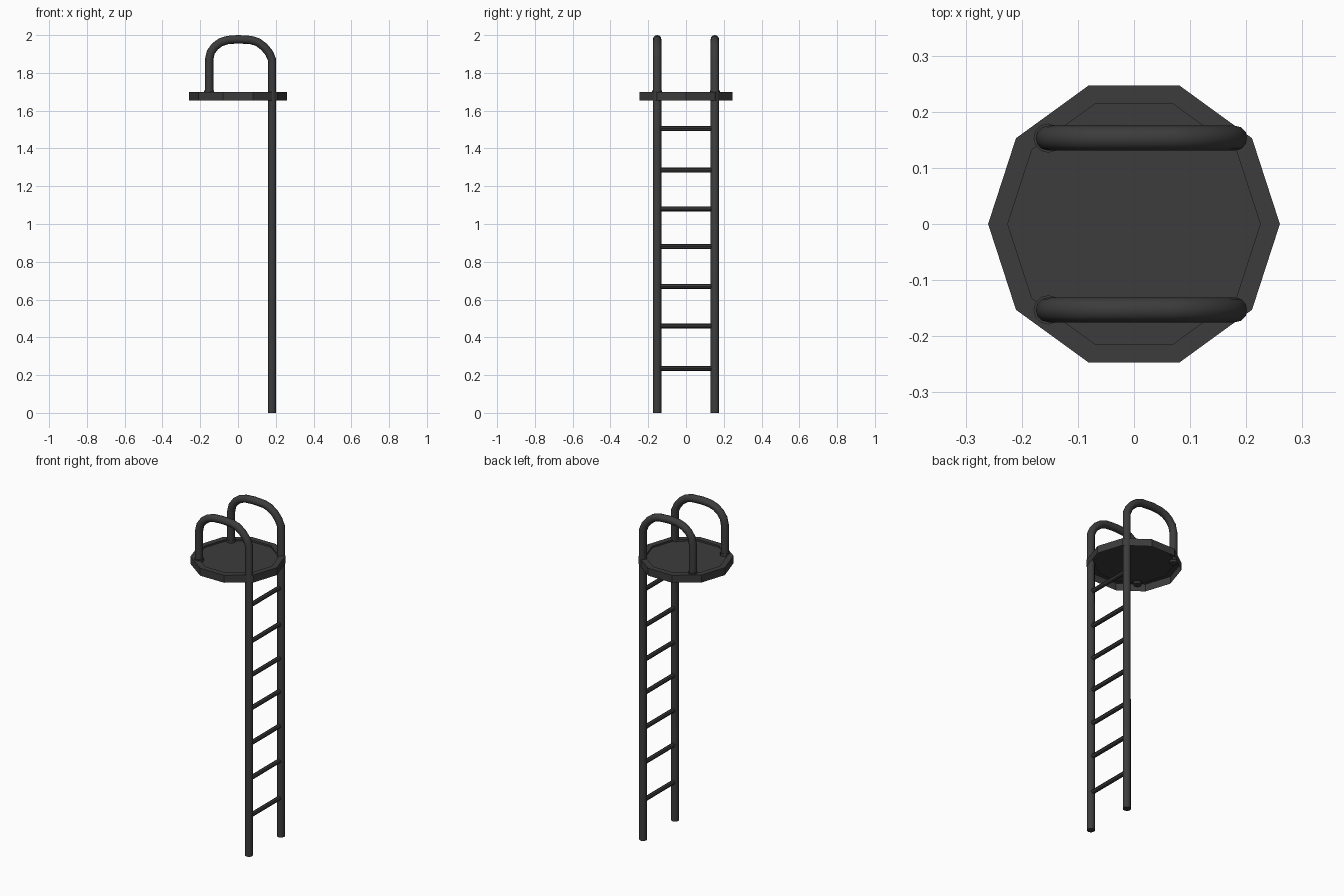
import bpy, bmesh, math
from mathutils import Vector

if "Cube" in bpy.data.objects:
    bpy.data.objects.remove(bpy.data.objects["Cube"])

mat = bpy.data.materials.new("dark_metal")
mat.diffuse_color = (0.045, 0.045, 0.045, 1)
mat.use_nodes = True
mat.node_tree.nodes["Principled BSDF"].inputs["Base Color"].default_value = mat.diffuse_color

def finish(bm, name, smooth=False):
    me = bpy.data.meshes.new(name)
    bm.to_mesh(me)
    bm.free()
    me.materials.append(mat)
    ob = bpy.data.objects.new(name, me)
    bpy.context.collection.objects.link(ob)
    if smooth:
        bpy.context.view_layer.objects.active = ob
        ob.select_set(True)
        bpy.ops.object.shade_smooth_by_angle(angle=math.radians(40))
        ob.select_set(False)
    return ob

def tube(name, path, r, sides, side_dir):
    """Sweep a round section along a planar path; side_dir is the plane normal."""
    bm = bmesh.new()
    pts = [Vector(p) for p in path]
    n = Vector(side_dir)
    rings = []
    for i, p in enumerate(pts):
        a = (p - pts[i - 1]).normalized() if i else None
        b = (pts[i + 1] - p).normalized() if i < len(pts) - 1 else None
        t = ((a or b) + (b or a)).normalized()
        u = t.cross(n)
        rings.append([bm.verts.new(p + r * (math.cos(k) * u + math.sin(k) * n))
                      for k in (2 * math.pi * j / sides for j in range(sides))])
    for q, s in zip(rings, rings[1:]):
        for j in range(sides):
            m = (j + 1) % sides
            bm.faces.new((q[j], q[m], s[m], s[j]))
    bm.faces.new(rings[0])
    bm.faces.new(rings[-1])
    bmesh.ops.recalc_face_normals(bm, faces=bm.faces)
    return finish(bm, name, True)

# Decagonal platform: shallow recessed top, open underside
bm = bmesh.new()
loops = [[bm.verts.new((r * math.cos(k * math.pi / 5), r * math.sin(k * math.pi / 5), z))
          for k in range(10)]
         for r, z in ((0.26, 1.655), (0.26, 1.70), (0.225, 1.70), (0.225, 1.69))]
for q, s in zip(loops, loops[1:]):
    for j in range(10):
        m = (j + 1) % 10
        bm.faces.new((q[j], q[m], s[m], s[j]))
bm.faces.new(loops[-1])
finish(bm, "platform")

# Ladder rails that bend over into handrails
xr, xl, y = 0.18, -0.153, 0.153
profile = [(xr, 0), (xr, 1.87), (0.165, 1.905), (0.138, 1.938), (0.104, 1.963), (0.068, 1.974),
           (0, 1.978), (-0.055, 1.974), (-0.092, 1.962), (-0.122, 1.94), (-0.144, 1.91),
           (xl, 1.87), (xl, 1.675)]
for side, s in (("left", 1), ("right", -1)):
    tube(side + "_rail", [(x, s * y, z) for x, z in profile], 0.0222, 12, (0, 1, 0))
    # Collar where the handrail meets the platform
    tube(side + "_collar", [(xl, s * y, 1.688), (xl, s * y, 1.706)], 0.026, 12, (0, 1, 0))

# Rungs
for i, z in enumerate((0.235, 0.46, 0.67, 0.88, 1.08, 1.285, 1.505)):
    tube(f"rung_{i + 1}", [(xr, -y, z), (xr, y, z)], 0.013, 8, (1, 0, 0))
